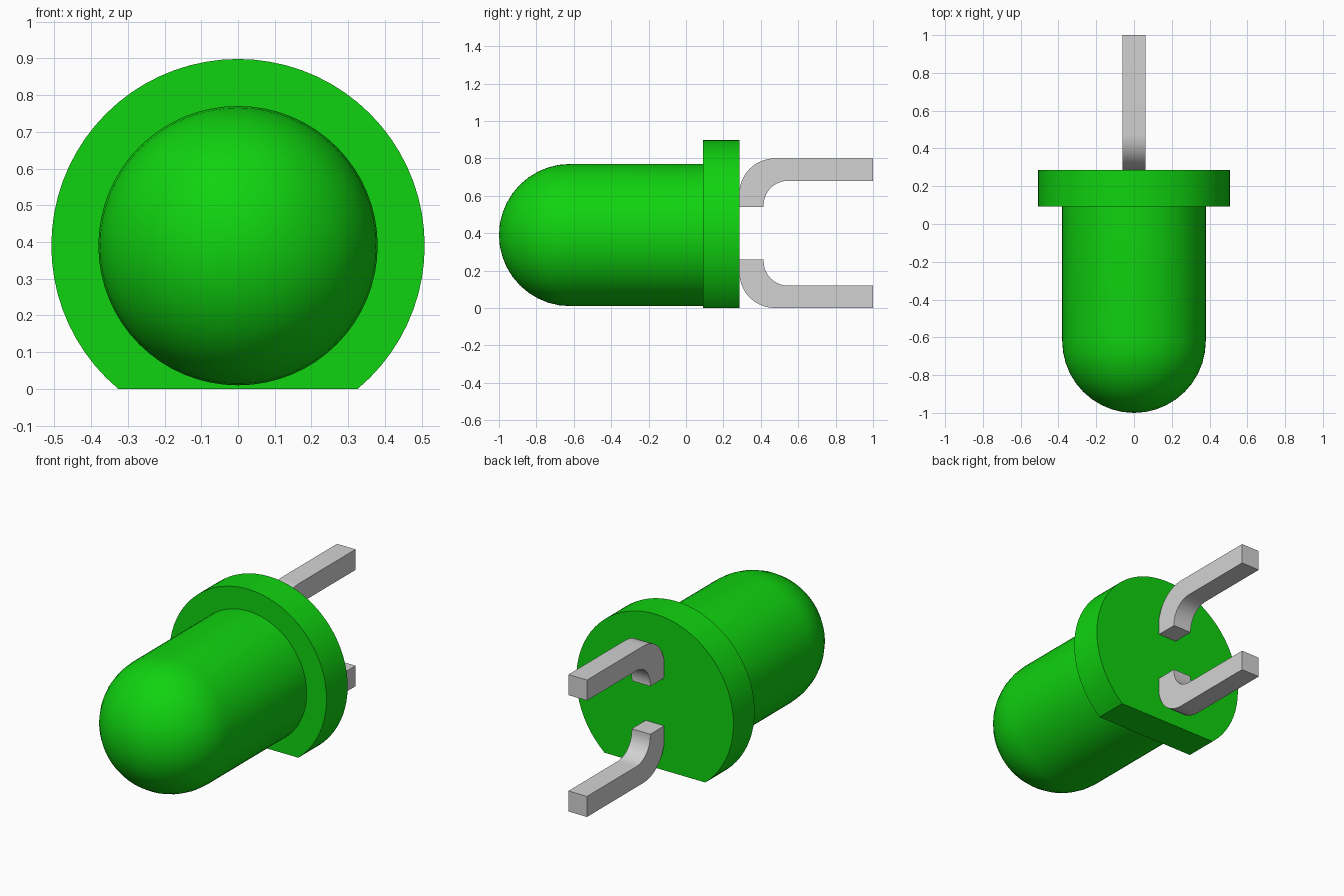
import bpy, bmesh, math
from mathutils import Matrix, Vector

cube = bpy.data.objects.get("Cube")
if cube:
    bpy.data.objects.remove(cube, do_unlink=True)


def material(name, color):
    m = bpy.data.materials.new(name)
    m.use_nodes = True
    m.diffuse_color = color
    m.node_tree.nodes["Principled BSDF"].inputs["Base Color"].default_value = color
    return m


green = material("green lens", (0.005, 0.65, 0.005, 1))
grey = material("metal grey", (0.65, 0.65, 0.65, 1))
AXIS_Z = 0.39


def finish(bm, name, mat):
    bmesh.ops.recalc_face_normals(bm, faces=bm.faces)
    mesh = bpy.data.meshes.new(name)
    bm.to_mesh(mesh)
    bm.free()
    ob = bpy.data.objects.new(name, mesh)
    bpy.context.collection.objects.link(ob)
    mesh.materials.append(mat)
    bpy.ops.object.select_all(action='DESELECT')
    ob.select_set(True)
    bpy.context.view_layer.objects.active = ob
    bpy.ops.object.shade_smooth_by_angle(angle=math.radians(35))
    return ob


def lathe(profile, steps=64):
    """Spin (radius, y) points around the long axis."""
    bm = bmesh.new()
    verts = [bm.verts.new((0, y, AXIS_Z + r)) for r, y in profile]
    edges = [bm.edges.new(p) for p in zip(verts, verts[1:])]
    bmesh.ops.spin(bm, geom=verts + edges, cent=(0, 0, AXIS_Z), axis=(0, 1, 0),
                   angle=math.tau, steps=steps)
    bmesh.ops.remove_doubles(bm, verts=bm.verts, dist=1e-4)
    return bm


def arc(cy, cz, r, a0, a1, n=10):
    return [(cy + r * math.cos(math.radians(a0 + (a1 - a0) * i / n)),
             cz + r * math.sin(math.radians(a0 + (a1 - a0) * i / n))) for i in range(n + 1)]


# Domed lens body
R = 0.38
dome = [(R * math.sin(math.pi / 2 * i / 10), -0.62 - R * math.cos(math.pi / 2 * i / 10))
        for i in range(11)]
finish(lathe(dome + [(R, 0.1), (0, 0.1)]), "lens_body", green)

# Flange with a flat cut along the bottom
bm = lathe([(0, 0.092), (0.508, 0.092), (0.508, 0.287), (0, 0.287)], 72)
bmesh.ops.bisect_plane(bm, geom=bm.verts[:] + bm.edges[:] + bm.faces[:],
                       plane_co=(0, 0, 0), plane_no=(0, 0, -1), clear_outer=True)
bmesh.ops.holes_fill(bm, edges=[e for e in bm.edges if e.is_boundary])
finish(bm, "flange", green)

# Bent leads, mirrored about the middle height
outline = ([(0.285, 0.54)] + arc(0.475, 0.61, 0.19, 180, 90)
           + [(1.0, 0.80), (1.0, 0.68)] + arc(0.545, 0.55, 0.13, 90, 180) + [(0.415, 0.54)])
for name, flip in (("upper_lead", 1), ("lower_lead", -1)):
    bm = bmesh.new()
    face = bm.faces.new([bm.verts.new((-0.06, y, 0.4 + flip * (z - 0.4))) for y, z in outline])
    ext = bmesh.ops.extrude_face_region(bm, geom=[face], use_keep_orig=True)
    bmesh.ops.translate(bm, vec=(0.12, 0, 0),
                        verts=[g for g in ext["geom"] if isinstance(g, bmesh.types.BMVert)])
    finish(bm, name, grey)
